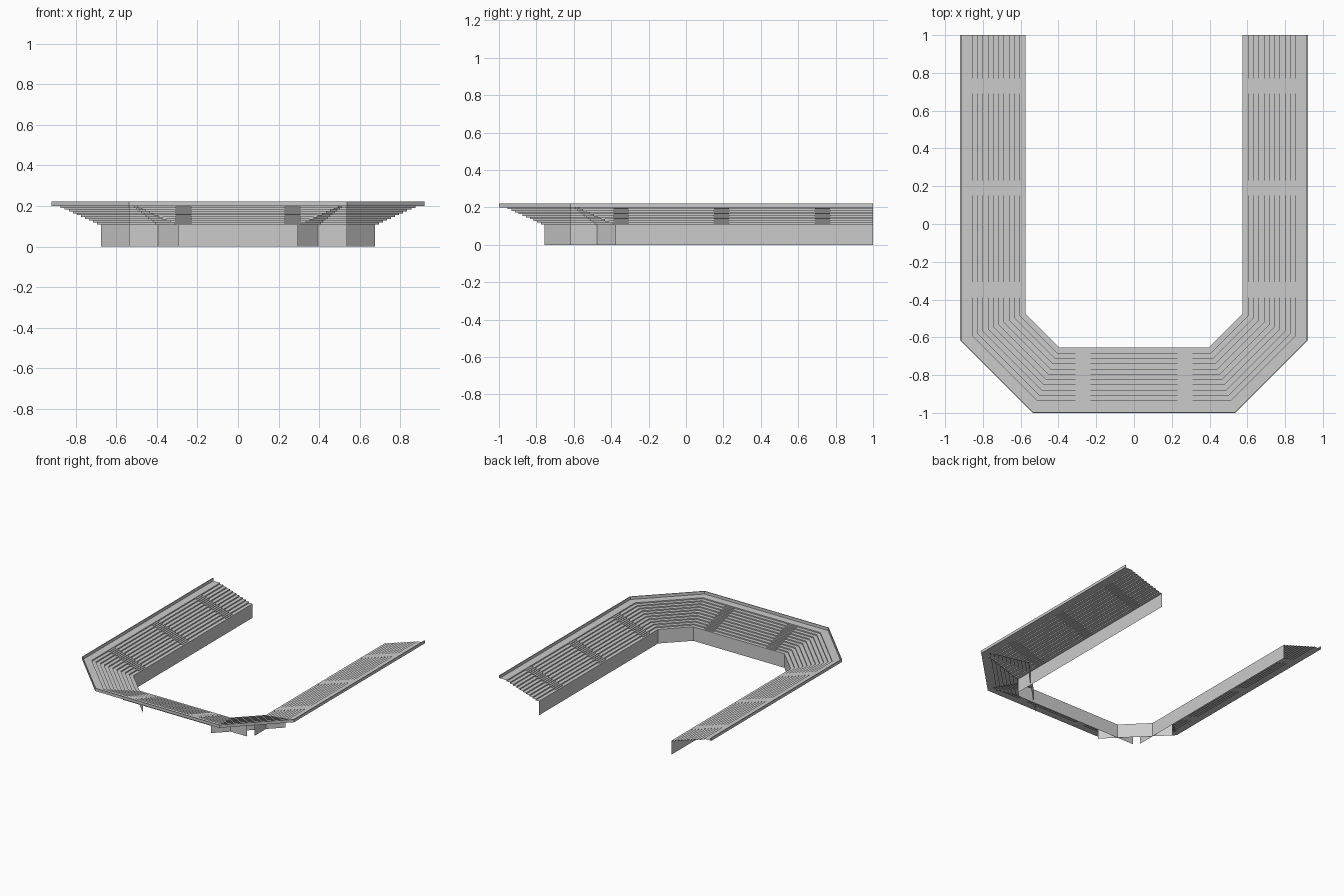
import bpy
from mathutils import Vector

if "Cube" in bpy.data.objects:
    bpy.data.objects.remove(bpy.data.objects["Cube"])

MODULE = 0.54            # length of one stand module
ROWS = 10
WALL_H, TOP_H, LIP_H = 0.11, 0.2, 0.222
SEAT_D, DEPTH, LIP_T = 0.28, 0.345, 0.006
AISLE = 0.04             # half width of an aisle
UP = Vector((0, 0, 1))


def stairs(n):
    """Stepped profile of (outward offset, height) points."""
    d, h = SEAT_D / n, (TOP_H - WALL_H) / n
    pts = [(0, WALL_H)]
    for k in range(n):
        pts += [((k + 1) * d, WALL_H + k * h), ((k + 1) * d, WALL_H + (k + 1) * h)]
    return pts


class Sheet:
    """Collects faces in a frame given by an origin and an outward direction."""

    def __init__(self, origin, out):
        self.o, self.out = Vector(origin), Vector(out).normalized()
        self.along = self.out.cross(UP)
        self.verts, self.faces = [], []

    def face(self, pts):
        i = len(self.verts)
        self.verts += [self.o + self.along * t + self.out * d + UP * z for t, d, z in pts]
        self.faces.append(tuple(range(i, i + len(pts))))

    def strip(self, profile, t0, t1):
        for (d0, z0), (d1, z1) in zip(profile, profile[1:]):
            self.face([(t0, d0, z0), (t1, d0, z0), (t1, d1, z1), (t0, d1, z1)])

    def build(self, name):
        me = bpy.data.meshes.new(name)
        me.from_pydata(self.verts, [], self.faces)
        me.update()
        bpy.context.collection.objects.link(bpy.data.objects.new(name, me))


def section(name, origin, out, modules, length, aisles=True):
    """Straight stand section centred on origin, which lies on the front wall."""
    half = length / 2
    step = length / modules

    # front wall, one panel per module
    wall = Sheet(origin, out)
    for m in range(modules):
        wall.strip([(0, 0), (0, WALL_H)], -half + m * step, -half + (m + 1) * step)
    wall.build(name + "_front_wall")

    # seating rows with a finer stair in the middle of each module
    rows, stair = Sheet(origin, out), Sheet(origin, out)
    d, h = SEAT_D / ROWS, (TOP_H - WALL_H) / ROWS
    for m in range(modules):
        a, b = -half + m * step, -half + (m + 1) * step
        c = (a + b) / 2
        if not aisles:
            rows.strip(stairs(ROWS), a, b)
            continue
        rows.strip(stairs(ROWS), a, c - AISLE)
        rows.strip(stairs(ROWS), c + AISLE, b)
        stair.strip(stairs(ROWS * 2), c - AISLE, c + AISLE)
        for k in range(ROWS):
            d0, d1 = (k + 0.5) * d, (k + 1) * d
            z0, z1 = WALL_H + k * h, WALL_H + (k + 0.5) * h
            for s in (-1, 1):
                t = c + s * AISLE
                quad = [(t, d0, z0), (t, d1, z0), (t, d1, z1), (t, d0, z1)]
                stair.face(quad if s > 0 else quad[::-1])
    rows.build(name + "_seating_rows")
    if aisles:
        stair.build(name + "_aisle_stairs")

    # rear walkway with a low parapet
    back = Sheet(origin, out)
    inner = DEPTH - LIP_T
    prof = [(SEAT_D, TOP_H), (inner, TOP_H), (inner, LIP_H), (DEPTH, LIP_H),
            (DEPTH, TOP_H), (inner, TOP_H)]
    back.strip(prof, -half, half)
    for t in (-half, half):
        quad = [(t, d, z) for d, z in prof[1:5]]
        back.face(quad if t < 0 else quad[::-1])
    back.build(name + "_walkway")


# front stand, two side stands and two corner stands
section("front_stand", (0, -0.655, 0), (0, -1, 0), 2, 1.076)
for s, side in ((-1, "left"), (1, "right")):
    section(side + "_side_stand", (s * 0.575, 0.191, 0), (s, 0, 0), 3, 1.618)
    section(side + "_corner_stand", (s * 0.485, -0.565, 0), (s, -1, 0), 1, MODULE, aisles=False)
